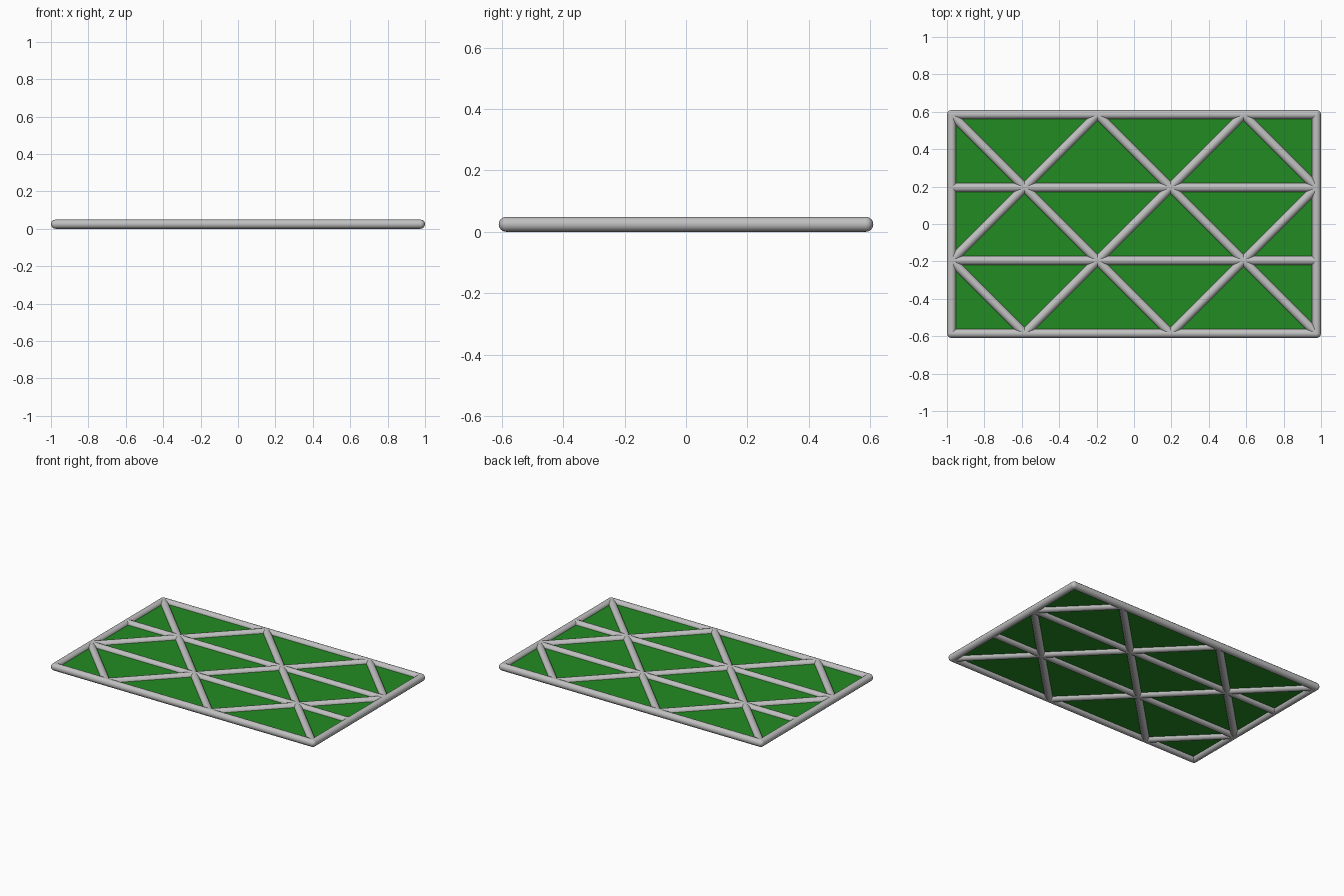
import bpy
import math
from mathutils import Vector

cube = bpy.data.objects.get("Cube")
if cube:
    bpy.data.objects.remove(cube, do_unlink=True)

RADIUS = 0.0245
STEP = (1 - RADIUS) / 2.5      # spacing of the truss joints
X, Y = 2.5 * STEP, 1.5 * STEP  # centre lines of the border


def material(name, color, roughness):
    mat = bpy.data.materials.new(name)
    mat.use_nodes = True
    mat.diffuse_color = color
    bsdf = mat.node_tree.nodes["Principled BSDF"]
    bsdf.inputs["Base Color"].default_value = color
    bsdf.inputs["Roughness"].default_value = roughness
    return mat


silver = material("silver", (0.527, 0.527, 0.527, 1), 0.5)
green = material("green", (0.016, 0.258, 0.016, 1), 0.7)


def finish(name, mat, smooth=True):
    obj = bpy.context.object
    obj.name = name
    obj.data.materials.append(mat)
    if smooth:
        bpy.ops.object.shade_smooth_by_angle(angle=math.radians(40))


def bar(name, start, end):
    a, b = Vector((*start, RADIUS)), Vector((*end, RADIUS))
    turn = (b - a).to_track_quat('Z', 'Y').to_euler()
    bpy.ops.mesh.primitive_cylinder_add(vertices=12, radius=RADIUS, depth=(b - a).length,
                                        location=(a + b) / 2, rotation=turn)
    finish(name, silver)


# Border and horizontal rails
for i, name in enumerate(("front_border", "front_rail", "back_rail", "back_border")):
    y = -Y + i * STEP
    bar(name, (-X, y), (X, y))
for side, name in ((-1, "right_border"), (1, "left_border")):
    bar(name, (side * X, -Y), (side * X, Y))

# Rounded corner joints
for sx in (-1, 1):
    for sy in (-1, 1):
        bpy.ops.mesh.primitive_uv_sphere_add(segments=12, ring_count=8, radius=RADIUS,
                                             location=(sx * X, sy * Y, RADIUS))
        finish("corner_joint", silver)

# Zigzag braces, row by row, mirrored in alternate rows
for row in range(3):
    low = -Y + row * STEP
    for col in range(5):
        x = -X + col * STEP
        rising = (row + col) % 2 == 1
        y0, y1 = (low, low + STEP) if rising else (low + STEP, low)
        bar("diagonal_brace", (x, y0), (x + STEP, y1))

# Thin infill panel
bpy.ops.mesh.primitive_cube_add(size=1, location=(0, 0, RADIUS))
bpy.context.object.scale = (2 * X, 2 * Y, 0.004)
finish("panel", green, smooth=False)
